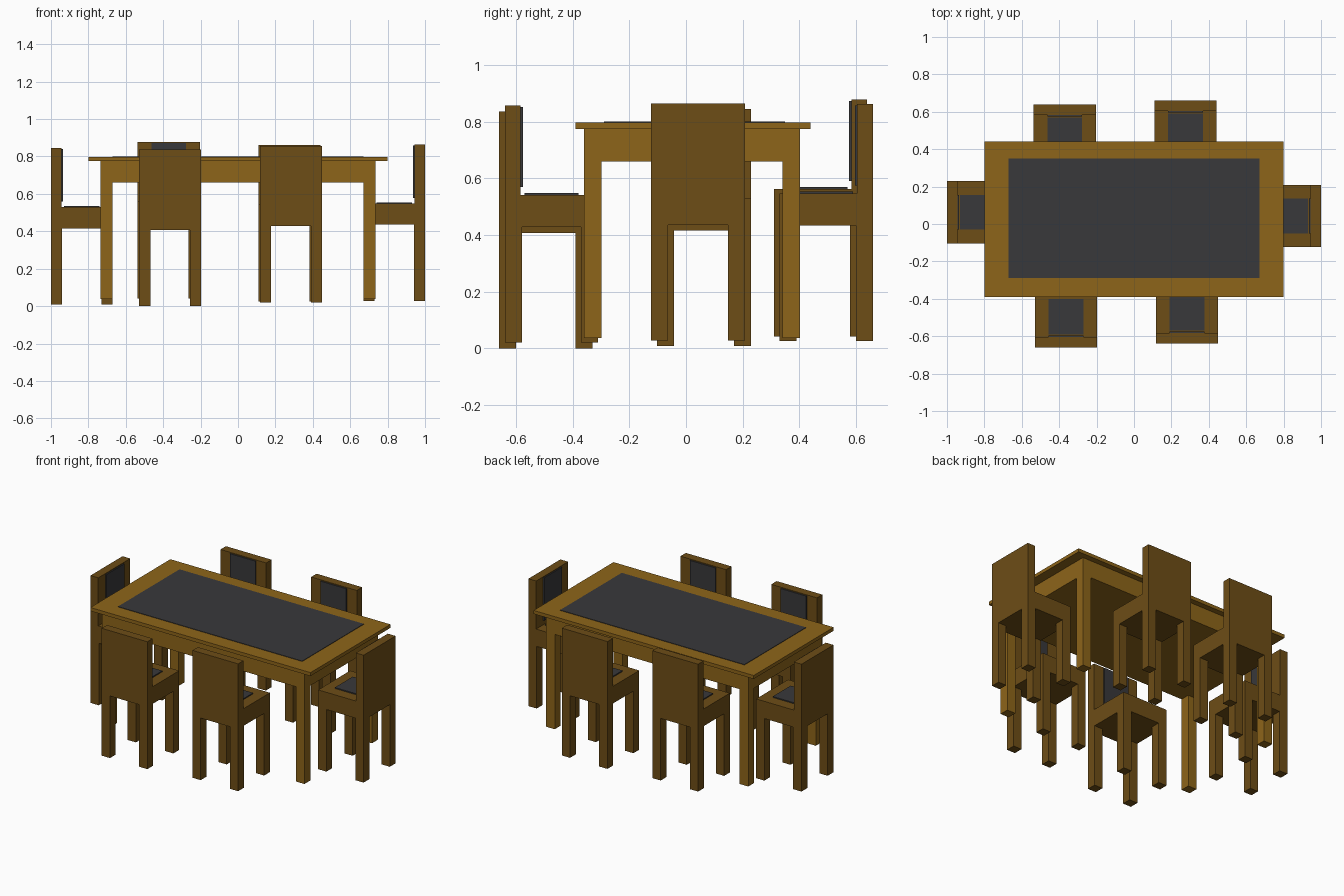
import bpy
from math import radians
from mathutils import Matrix

if "Cube" in bpy.data.objects:
    bpy.data.objects.remove(bpy.data.objects["Cube"])


def material(name, rgb):
    m = bpy.data.materials.new(name)
    m.diffuse_color = (*rgb, 1)
    m.use_nodes = True
    m.node_tree.nodes["Principled BSDF"].inputs["Base Color"].default_value = m.diffuse_color
    return m


table_wood = material("table_wood", (0.27, 0.13, 0.01))
chair_wood = material("chair_wood", (0.155, 0.075, 0.008))
dark = material("dark_panel", (0.04, 0.04, 0.043))

UNIT = [(x, y, z) for x in (0, 1) for y in (0, 1) for z in (0, 1)]
FACES = [(0, 1, 3, 2), (4, 6, 7, 5), (0, 4, 5, 1), (2, 3, 7, 6), (0, 2, 6, 4), (1, 5, 7, 3)]


def box(name, x, y, z, mat, place=Matrix()):
    """Box spanning the given (min, max) ranges, then placed by a matrix."""
    mesh = bpy.data.meshes.new(name)
    mesh.from_pydata([(x[i], y[j], z[k]) for i, j, k in UNIT], [], FACES)
    mesh.materials.append(mat)
    ob = bpy.data.objects.new(name, mesh)
    ob.matrix_world = place
    bpy.context.collection.objects.link(ob)
    return ob


# Table
box("table_top", (-0.8, 0.8), (-0.39, 0.44), (0.775, 0.798), table_wood)
box("table_inlay", (-0.67, 0.67), (-0.29, 0.35), (0.78, 0.801), dark)
box("table_apron", (-0.735, 0.735), (-0.36, 0.403), (0.66, 0.775), table_wood)
for x in ((-0.735, -0.672), (0.672, 0.735)):
    for y in ((-0.36, -0.298), (0.341, 0.403)):
        box("table_leg", x, y, (0.037, 0.66), table_wood)


# Chair: back edge on local y = 0, seat extends toward +y
def chair(x, y, z, angle):
    place = Matrix.Translation((x, y, z)) @ Matrix.Rotation(radians(angle), 4, "Z")
    w, d, leg = 0.166, 0.33, 0.06
    for lx in ((-w, leg - w), (w - leg, w)):
        for ly in ((0, leg), (d - leg, d)):
            box("chair_leg", lx, ly, (0, 0.408), chair_wood, place)
    box("chair_seat", (-w, w), (0, d), (0.408, 0.521), chair_wood, place)
    box("chair_back", (-w, w), (0, 0.056), (0.521, 0.837), chair_wood, place)
    box("seat_cushion", (-0.093, 0.093), (0.07, d - 0.07), (0.5, 0.528), dark, place)
    box("back_cushion", (-0.093, 0.093), (0.04, 0.064), (0.55, 0.832), dark, place)


chair(-0.363, -0.66, 0.0, 0)      # front left
chair(0.283, -0.64, 0.02, 0)      # front right
chair(-0.37, 0.64, 0.041, 180)    # back left
chair(0.275, 0.66, 0.025, 180)    # back right
chair(-1.0, 0.063, 0.008, -90)    # left end
chair(1.0, 0.042, 0.027, 90)      # right end
